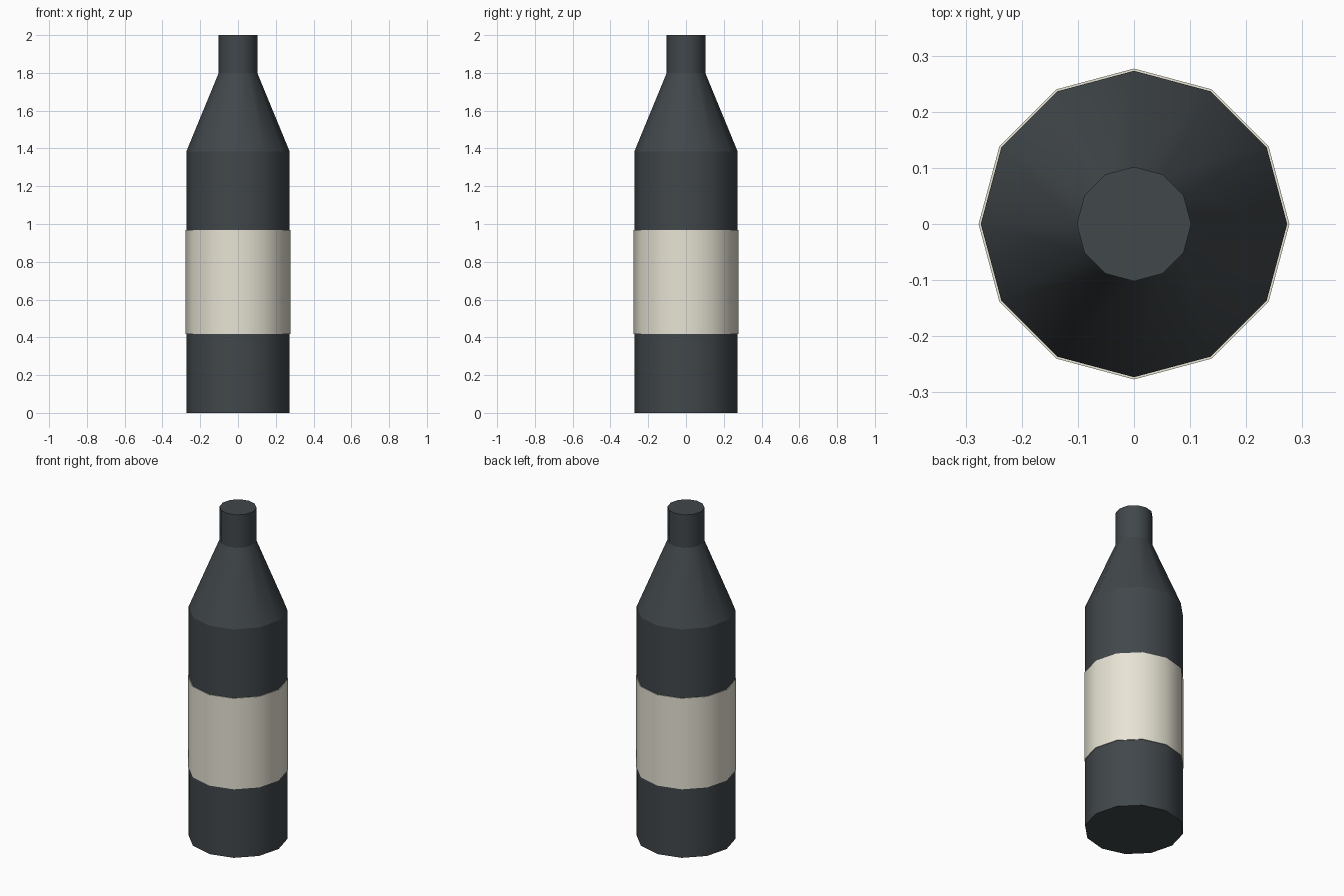
import bpy, bmesh
from math import cos, sin, tau

if "Cube" in bpy.data.objects:
    bpy.data.objects.remove(bpy.data.objects["Cube"])

SIDES = 12


def material(name, rgb):
    mat = bpy.data.materials.new(name)
    mat.diffuse_color = (*rgb, 1)
    mat.use_nodes = True
    mat.node_tree.nodes["Principled BSDF"].inputs["Base Color"].default_value = mat.diffuse_color
    return mat


def lathe(name, profile, mat, capped=False):
    """Spin (radius, z) points, smooth around the axis, with sharp rings."""
    bm = bmesh.new()
    rings = [[bm.verts.new((r * cos(tau * i / SIDES), r * sin(tau * i / SIDES), z))
              for i in range(SIDES)] for r, z in profile]
    for low, high in zip(rings, rings[1:]):
        for i in range(SIDES):
            j = (i + 1) % SIDES
            bm.faces.new((low[i], low[j], high[j], high[i])).smooth = True
    if capped:
        bm.faces.new(rings[0][::-1])
        bm.faces.new(rings[-1])
    for edge in bm.edges:
        a, b = edge.verts
        edge.smooth = abs(a.co.z - b.co.z) > 0.001
    mesh = bpy.data.meshes.new(name)
    bm.to_mesh(mesh)
    bm.free()
    mesh.materials.append(mat)
    obj = bpy.data.objects.new(name, mesh)
    bpy.context.collection.objects.link(obj)
    return obj


glass = material("dark_glass", (0.053, 0.063, 0.07))
paper = material("cream_paper", (0.8, 0.77, 0.66))

# Bottle: straight body, conical shoulder, narrow neck
lathe("bottle", [(0.273, 0), (0.273, 1.385), (0.102, 1.8), (0.102, 2)], glass, capped=True)

# Label band wrapped around the body, edges turned in to the glass
lathe("label", [(0.272, 0.417), (0.277, 0.417), (0.277, 0.968), (0.272, 0.968)], paper)
